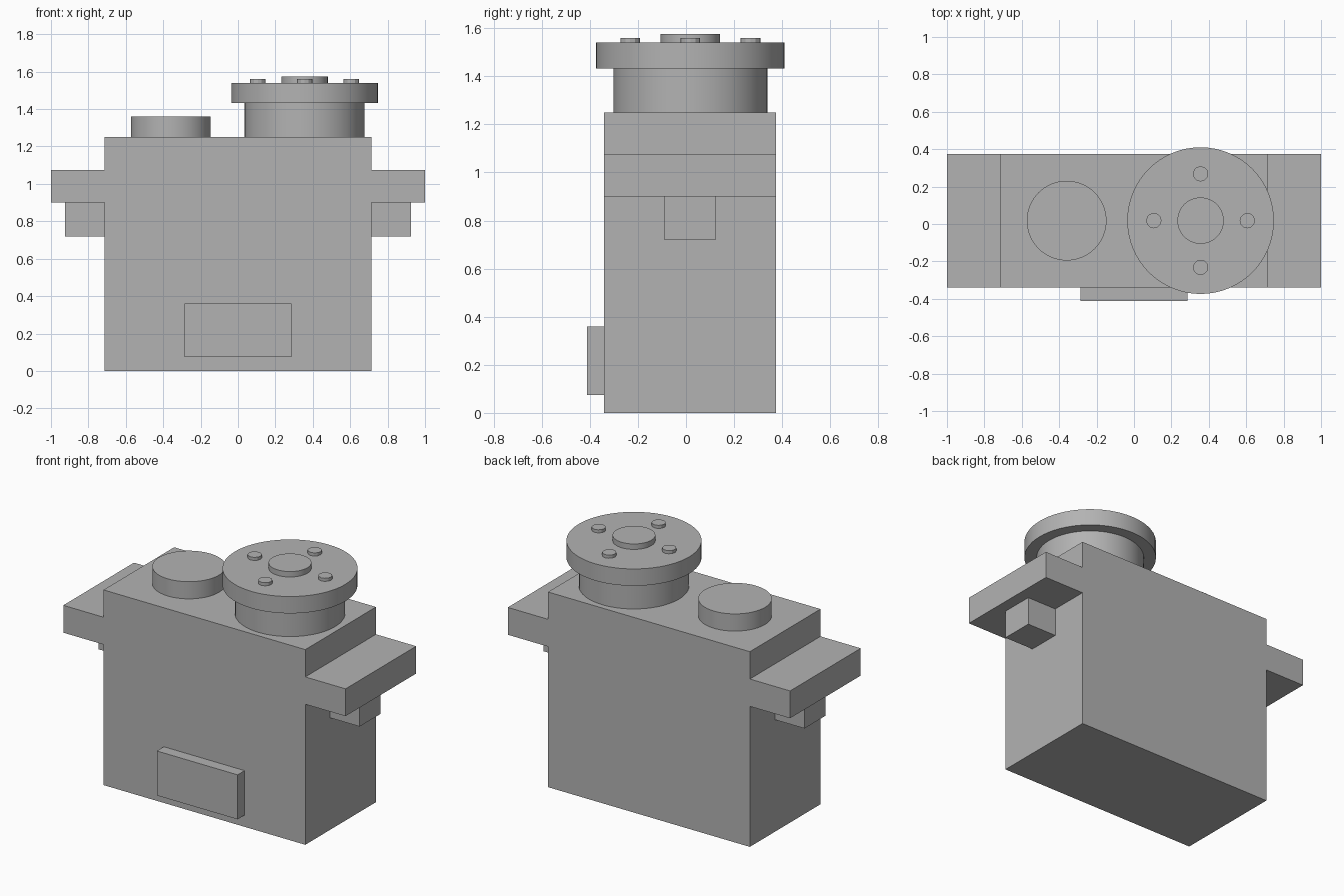
import bpy, bmesh, math

cube = bpy.data.objects.get("Cube")
if cube:
    bpy.data.objects.remove(cube, do_unlink=True)

grey = bpy.data.materials.new("grey_plastic")
grey.use_nodes = True
COLOUR = (0.45, 0.45, 0.45, 1)
grey.diffuse_color = COLOUR
grey.node_tree.nodes["Principled BSDF"].inputs["Base Color"].default_value = COLOUR

MID_Y = 0.018
BACK, FRONT = 0.375, -0.34


def finish(name, bm):
    bmesh.ops.recalc_face_normals(bm, faces=bm.faces[:])
    mesh = bpy.data.meshes.new(name)
    bm.to_mesh(mesh)
    bm.free()
    mesh.materials.append(grey)
    obj = bpy.data.objects.new(name, mesh)
    bpy.context.collection.objects.link(obj)
    return obj


def box(name, x, y, z):
    bm = bmesh.new()
    bmesh.ops.create_cube(bm, size=1)
    for v in bm.verts:
        v.co = [lo + (c + 0.5) * (hi - lo) for c, (lo, hi) in zip(v.co, (x, y, z))]
    return finish(name, bm)


def disc(name, x, y, radius, z0, z1, sides=64):
    bm = bmesh.new()
    bmesh.ops.create_cone(bm, cap_ends=True, segments=sides, radius1=radius,
                          radius2=radius, depth=z1 - z0)
    bmesh.ops.translate(bm, verts=bm.verts[:], vec=(x, y, (z0 + z1) / 2))
    obj = finish(name, bm)
    bpy.ops.object.select_all(action='DESELECT')
    obj.select_set(True)
    bpy.context.view_layer.objects.active = obj
    bpy.ops.object.shade_smooth_by_angle(angle=math.radians(25))
    return obj


# Case with mounting flanges: half profile mirrored in x, extruded in depth
half = [(0.715, 0), (0.715, 0.9), (1, 0.9), (1, 1.075), (0.715, 1.075), (0.715, 1.25)]
outline = half + [(-x, z) for x, z in reversed(half)]
bm = bmesh.new()
face = bm.faces.new([bm.verts.new((x, FRONT, z)) for x, z in outline])
new = bmesh.ops.extrude_face_region(bm, geom=[face])["geom"]
bmesh.ops.translate(bm, vec=(0, BACK - FRONT, 0),
                    verts=[g for g in new if isinstance(g, bmesh.types.BMVert)])
finish("case_with_flanges", bm)

# Lugs under the flanges
for name, x in (("left_lug", (0.715, 0.925)), ("right_lug", (-0.925, -0.715))):
    box(name, x, (-0.09, 0.122), (0.718, 0.9))

# Cable block on the front
box("cable_block", (-0.287, 0.285), (-0.411, FRONT), (0.075, 0.36))

# Gear cover, output collar and horn
disc("gear_cover", -0.36, MID_Y, 0.213, 1.25, 1.36)
HORN_X = 0.356
disc("output_collar", HORN_X, MID_Y, 0.32, 1.25, 1.432)
disc("horn_disc", HORN_X, MID_Y, 0.392, 1.432, 1.54)
disc("horn_hub", HORN_X, MID_Y, 0.124, 1.54, 1.575, 48)

# Horn screws
for i in range(4):
    a = i * math.pi / 2
    disc(f"horn_screw_{i + 1}", HORN_X + 0.25 * math.cos(a),
         MID_Y + 0.25 * math.sin(a), 0.041, 1.54, 1.56, 12)
